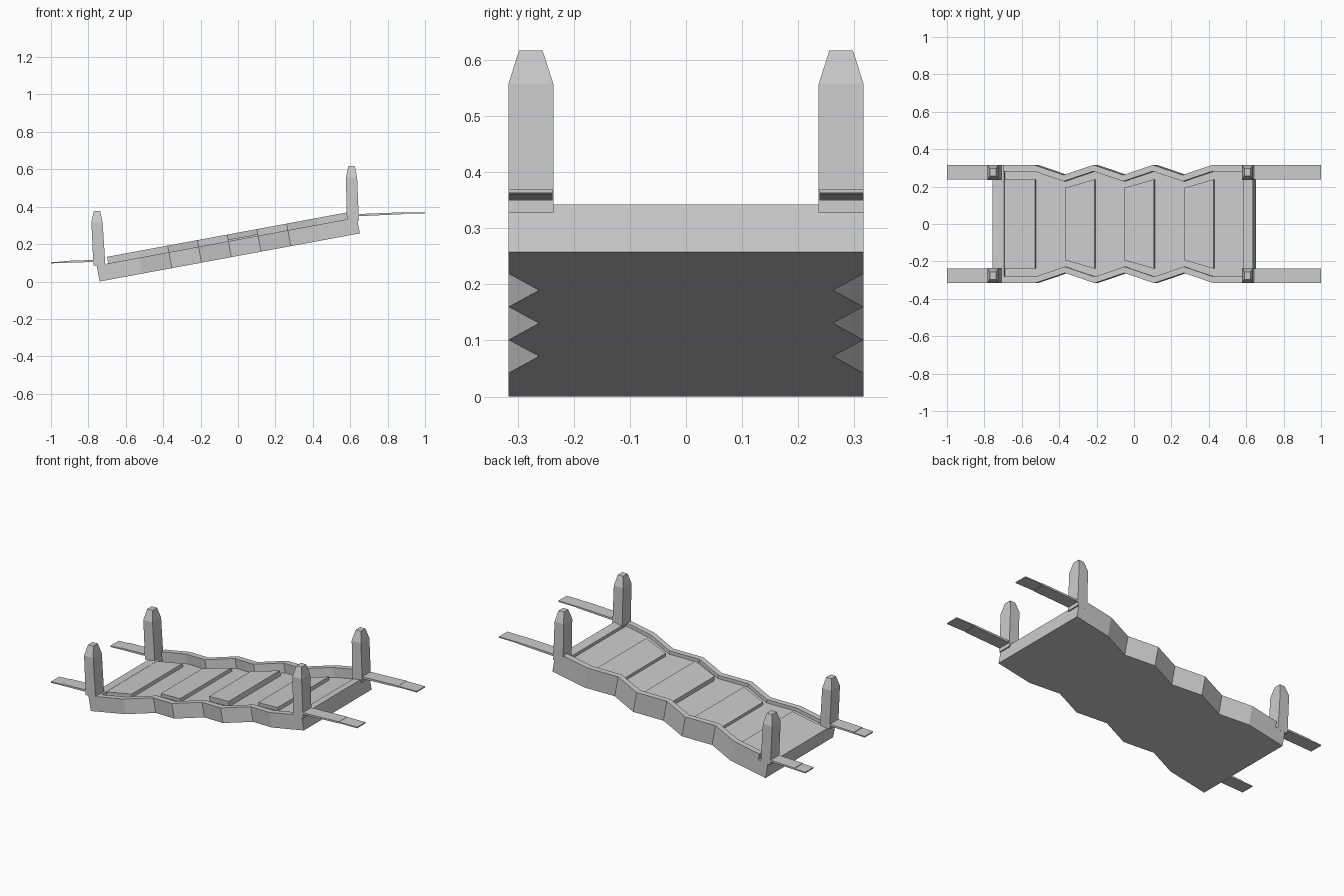
import bpy, bmesh, math

if "Cube" in bpy.data.objects:
    bpy.data.objects.remove(bpy.data.objects["Cube"])

ANG = math.atan2(0.2575, 1.392)      # slope of the bridge
C, S = math.cos(ANG), math.sin(ANG)
LENGTH, DECK_H, FLOOR_H, RAIL_H = 1.415, 0.0865, 0.066, 0.1225


def slope(s, y, h):
    """Point at distance s along the slope, height h above its underside."""
    return (-0.74 + s * C - h * S, y, s * S + h * C)


def mesh_object(name, rings):
    """Solid made by bridging matching rings of points and capping the ends."""
    bm = bmesh.new()
    loops = [[bm.verts.new(p) for p in ring] for ring in rings]
    n = len(loops[0])
    for a, b in zip(loops, loops[1:]):
        for i in range(n):
            j = (i + 1) % n
            bm.faces.new((a[i], a[j], b[j], b[i]))
    bm.faces.new(loops[0][::-1])
    bm.faces.new(loops[-1])
    bmesh.ops.recalc_face_normals(bm, faces=bm.faces)
    me = bpy.data.meshes.new(name)
    bm.to_mesh(me)
    bm.free()
    ob = bpy.data.objects.new(name, me)
    bpy.context.collection.objects.link(ob)
    return ob


# zigzag side edge shared by deck and rails
WIDE, NARROW = 0.316, 0.262
turns = [0.231 + 0.1617 * i for i in range(7)]
zigzag = [(s, NARROW if i % 2 else WIDE) for i, s in enumerate(turns)]


def edge(start, end, inset=0.0):
    pts = [(start, WIDE)] + zigzag + [(end, WIDE)]
    return [(s, y - inset) for s, y in pts]


def mirrored(pts):
    return pts + [(s, -y) for s, y in reversed(pts)]


def slab(name, outline, h0, h1):
    """Extrude an outline lying on the slope between two heights."""
    return mesh_object(name, [[slope(s, y, h) for s, y in outline] for h in (h0, h1)])


RAIL_A, RAIL_B = 0.063, 1.364

# sunken floor with full-height slabs at both ends
slab("floor", mirrored(edge(0, LENGTH)), 0, FLOOR_H)
slab("end_low", mirrored([(0, WIDE), (RAIL_A, WIDE)]), FLOOR_H, DECK_H)
slab("end_high", mirrored([(RAIL_B, WIDE), (LENGTH, WIDE)]), FLOOR_H, DECK_H)

# planks, narrow at the lower end
slab("plank_0", mirrored([(RAIL_A, 0.237), (turns[0], 0.237)]), FLOOR_H, 0.0855)
for k, top in ((1, 0.0855), (3, 0.095), (5, 0.0855)):
    slab(f"plank_{k}", mirrored([(turns[k], 0.193), (turns[k + 1], 0.239)]), FLOOR_H, top)

for side, tag, height in ((1, "back", RAIL_H), (-1, "front", DECK_H)):
    # tall rail at the back, low curb at the front
    rail = edge(RAIL_A, RAIL_B) + edge(RAIL_A, RAIL_B, 0.034)[::-1]
    slab(f"rail_{tag}", [(s, side * y) for s, y in rail], FLOOR_H, height)

    # posts with tapered tops, leaning slightly
    yc = side * 0.2765
    for name, x, top, base in (("low", -0.754, 0.376, 0.013), ("high", 0.607, 0.617, 0.007)):
        rings = []
        for dx, dz, wx, wy in ((base, -0.29, 0.032, 0.04), (0, -0.06, 0.03, 0.04),
                               (0, 0, 0.017, 0.021)):
            rings.append([(x + dx + a * wx, yc + b * wy, top + dz)
                          for a, b in ((-1, -1), (1, -1), (1, 1), (-1, 1))])
        mesh_object(f"post_{name}_{tag}", rings)

    # flat handrail stubs in two overlapping strips
    strips = (("high_inner", ((0.60, 0.347), (0.88, 0.360), (0.88, 0.370), (0.60, 0.359))),
              ("high_tip", ((0.84, 0.362), (1.0, 0.363), (1.0, 0.370), (0.84, 0.368))),
              ("low_inner", ((-0.93, 0.100), (-0.75, 0.105), (-0.75, 0.116), (-0.93, 0.110))),
              ("low_tip", ((-1.0, 0.097), (-0.90, 0.101), (-0.90, 0.108), (-1.0, 0.104))))
    for name, prof in strips:
        mesh_object(f"stub_{name}_{tag}",
                    [[(x, side * y, z) for x, z in prof] for y in (0.238, 0.316)])
